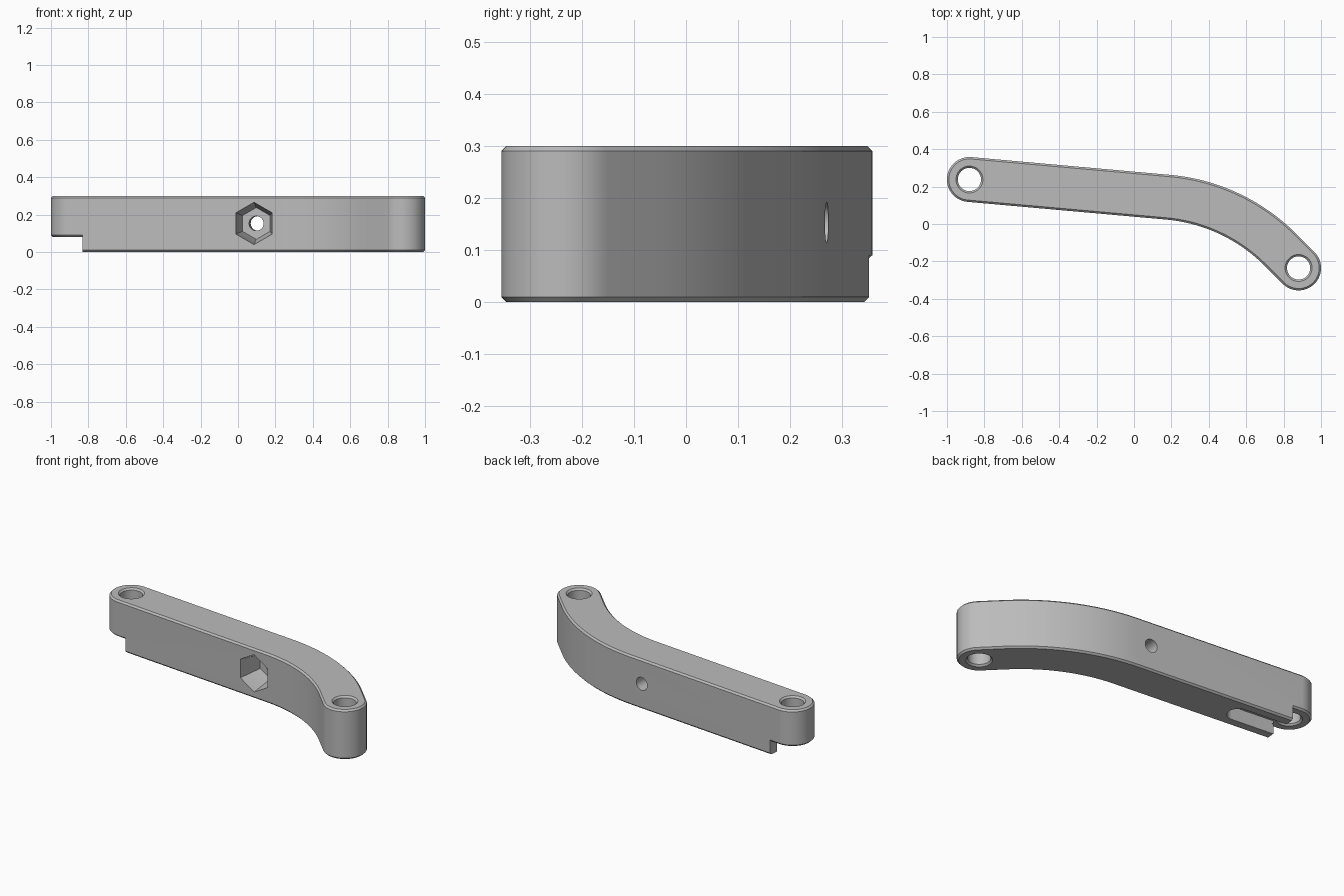
import bpy, bmesh, math
from mathutils import Vector, Matrix

if "Cube" in bpy.data.objects:
    bpy.data.objects.remove(bpy.data.objects["Cube"])

grey = bpy.data.materials.new("plain grey")
grey.use_nodes = True
colour = (0.5, 0.5, 0.5, 1)
grey.diffuse_color = colour
grey.node_tree.nodes["Principled BSDF"].inputs["Base Color"].default_value = colour

HALF, HEIGHT, STEP, CHAMFER = 0.12, 0.3, 0.08, 0.01
HOLE = 0.062
tilt, bend_end = math.radians(-5.1), math.radians(-45)
left, right = Vector((-0.88, 0.238)), Vector((0.88, -0.235))


def unit(a):
    return Vector((math.cos(a), math.sin(a)))


# Centre line: straight, tangent arc, straight
d1, d2 = unit(tilt), unit(bend_end)
gap = right - left
corner = left + d1 * (gap.cross(d2) / d1.cross(d2))
radius = 0.97
start = corner - d1 * radius * math.tan((tilt - bend_end) / 2)
centre = start - unit(tilt + math.pi / 2) * radius


def outline(r):
    """Arm outline at distance r from the centre line."""
    def arc(c, rad, a, b, n):
        return [c + unit(a + (b - a) * i / n) * rad for i in range(n + 1)]
    q = math.pi / 2
    return (arc(centre, radius + r, bend_end + q, tilt + q, 32)
            + arc(left, r, tilt + q, tilt + 3 * q, 32)
            + arc(centre, radius - r, tilt + q, bend_end + q, 32)
            + arc(right, r, bend_end - q, bend_end + q, 32))


def circle(c, r, n=48, turn=0):
    return [Vector(c) + unit(turn + math.tau * i / n) * r for i in range(n)]


def loft(name, layers, frame=Matrix(), cutter=True):
    """Solid through a stack of (outline, height) layers."""
    bm = bmesh.new()
    rings = [[bm.verts.new(frame @ Vector((p.x, p.y, z))) for p in pts] for pts, z in layers]
    bm.faces.new(rings[0][::-1])
    bm.faces.new(rings[-1])
    n = len(rings[0])
    for a, b in zip(rings, rings[1:]):
        for i in range(n):
            j = (i + 1) % n
            bm.faces.new((a[i], a[j], b[j], b[i]))
    bmesh.ops.recalc_face_normals(bm, faces=bm.faces)
    mesh = bpy.data.meshes.new(name)
    bm.to_mesh(mesh)
    bm.free()
    mesh.materials.append(grey)
    obj = bpy.data.objects.new(name, mesh)
    bpy.context.collection.objects.link(obj)
    obj.hide_render = cutter
    return obj


def cut(target, tool):
    """Subtract tool from target and drop the tool."""
    bpy.context.view_layer.objects.active = target
    mod = target.modifiers.new("cut", "BOOLEAN")
    mod.operation, mod.solver, mod.object = "DIFFERENCE", "EXACT", tool
    bpy.ops.object.modifier_apply(modifier=mod.name)
    bpy.data.objects.remove(tool)


def arm_solid(name, bottom, cutter):
    inner, outer = outline(HALF - CHAMFER), outline(HALF)
    return loft(name, [(inner, bottom), (outer, bottom + CHAMFER),
                       (outer, HEIGHT - CHAMFER), (inner, HEIGHT)], cutter=cutter)


def box(name, a, b, w, low, high):
    """Block along the straight part, from a to b beyond the left hole."""
    side = unit(tilt + math.pi / 2) * w
    pts = [left + d1 * a - side, left + d1 * b - side, left + d1 * b + side, left + d1 * a + side]
    return loft(name, [(pts, low), (pts, high)])


arm = arm_solid("curved_arm", 0, False)

# Raised, chamfered underside at the left end
step = box("step_cutter", -0.3, 0.06, 0.3, -0.1, STEP + CHAMFER - 0.0001)
cut(step, arm_solid("step_shape", STEP, True))
cut(arm, step)

# Open-ended slot in the underside
slot_end = left + d1 * 0.33
turn = tilt - math.pi / 2
slot = [slot_end + unit(turn + math.pi * i / 24) * HOLE for i in range(25)]
slot += [p - d1 * 0.33 for p in (slot[-1], slot[0])]
cut(arm, loft("slot_cutter", [(slot, -0.1), (slot, STEP)]))

# Chamfered pivot holes
for c, low in ((left, STEP), (right, 0)):
    wide, bore, over = circle(c, HOLE + 0.01), circle(c, HOLE), circle(c, HOLE + 0.03)
    cut(arm, loft("hole_cutter", [(over, low - 0.02), (wide, low), (bore, low + 0.01),
                                  (bore, HEIGHT - 0.01), (wide, HEIGHT), (over, HEIGHT + 0.02)]))

# Tapered hexagonal pocket and bolt hole across the arm
mid = left + d1 * 0.98
across = unit(tilt + math.pi / 2)
frame = Matrix(((d1.x, 0, across.x, mid.x), (d1.y, 0, across.y, mid.y),
                (0, 1, 0, 0.153), (0, 0, 0, 1)))
hexes = [(circle((0, 0), r, 6, math.pi / 2), z) for r, z in ((0.119, -0.15), (0.113, -0.12), (0.085, 0.02))]
cut(arm, loft("hex_cutter", hexes, frame))
cut(arm, loft("bolt_cutter", [(circle((0, 0), 0.039), z) for z in (-0.05, 0.2)], frame))

# Smooth curves with crisp edges
bpy.ops.object.select_all(action="DESELECT")
arm.select_set(True)
bpy.context.view_layer.objects.active = arm
bpy.ops.object.shade_smooth_by_angle(angle=math.radians(25))
